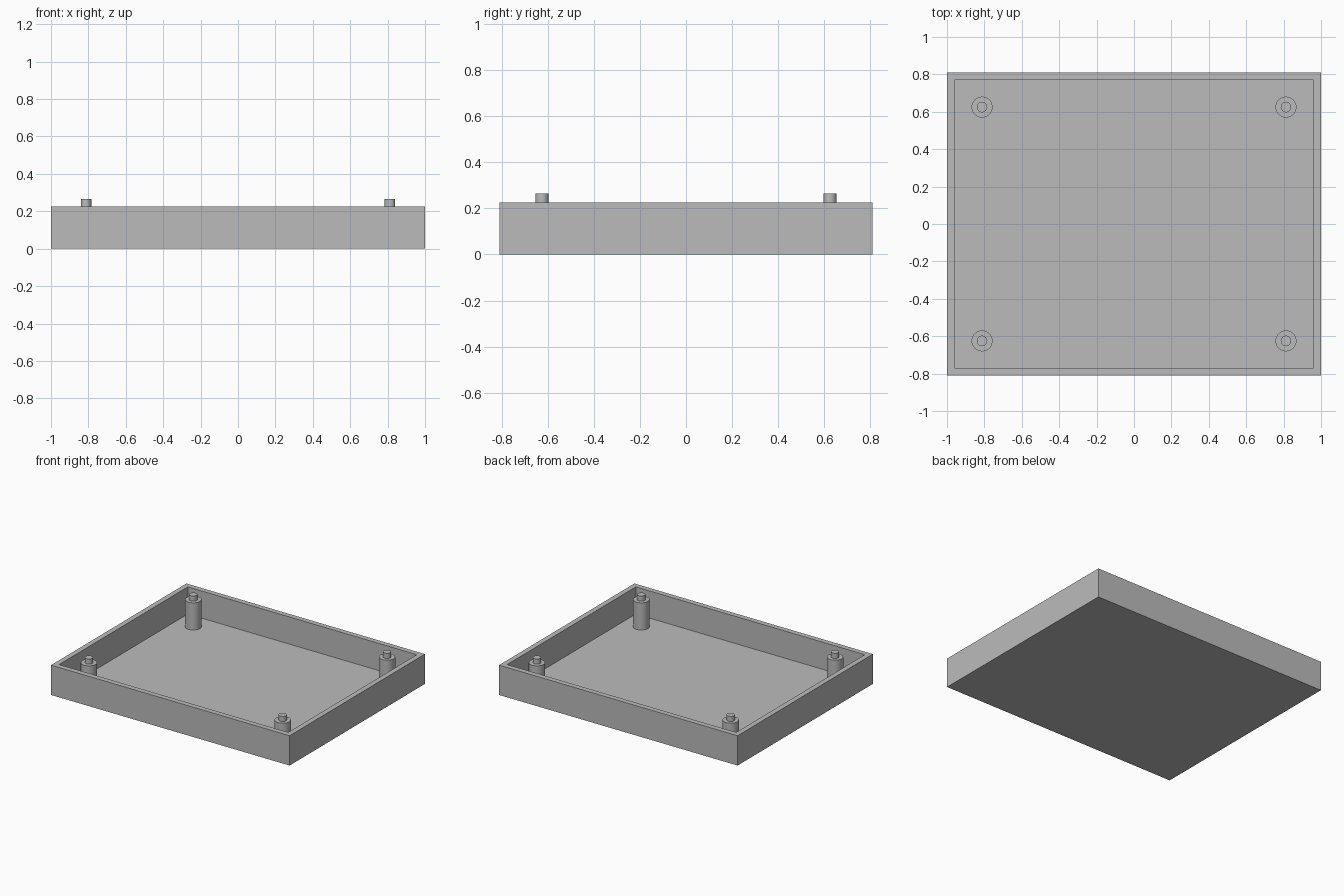
import bpy
import bmesh
from mathutils import Matrix, Vector

if "Cube" in bpy.data.objects:
    bpy.data.objects.remove(bpy.data.objects["Cube"])

LENGTH, WIDTH, HEIGHT = 2.0, 1.62, 0.226
WALL, FLOOR = 0.056, 0.02
POST_X, POST_Y = 0.8125, 0.625
POST_R, PIN_R, PIN_TOP = 0.056, 0.028, 0.265

grey = bpy.data.materials.new("plain grey")
grey.use_nodes = True
colour = (0.5, 0.5, 0.5, 1.0)
grey.diffuse_color = colour
grey.node_tree.nodes["Principled BSDF"].inputs["Base Color"].default_value = colour


def make_object(name, bm):
    mesh = bpy.data.meshes.new(name)
    bmesh.ops.recalc_face_normals(bm, faces=bm.faces)
    bm.to_mesh(mesh)
    bm.free()
    mesh.materials.append(grey)
    obj = bpy.data.objects.new(name, mesh)
    bpy.context.collection.objects.link(obj)
    return obj


def top_face(bm):
    return max(bm.faces, key=lambda f: f.calc_center_median().z + f.normal.z)


def extrude_top(bm, face, dz):
    new = bmesh.ops.extrude_discrete_faces(bm, faces=[face])["faces"][0]
    bmesh.ops.translate(bm, verts=new.verts, vec=Vector((0, 0, dz)))
    return new


# Open tray: a block whose top is inset and sunk to the floor
bm = bmesh.new()
size = Matrix.Diagonal((LENGTH, WIDTH, HEIGHT, 1))
bmesh.ops.create_cube(bm, size=1, matrix=Matrix.Translation((0, 0, HEIGHT / 2)) @ size)
bm.normal_update()
top = top_face(bm)
bmesh.ops.inset_region(bm, faces=[top], thickness=WALL)
extrude_top(bm, top, FLOOR - HEIGHT)
make_object("tray", bm)


# Corner posts, each stepped in to a locating pin
def make_post(name, x, y):
    bm = bmesh.new()
    depth = HEIGHT - FLOOR
    bmesh.ops.create_cone(bm, cap_ends=True, segments=32, radius1=POST_R, radius2=POST_R,
                          depth=depth, matrix=Matrix.Translation((0, 0, FLOOR + depth / 2)))
    bm.normal_update()
    cap = top_face(bm)
    bmesh.ops.inset_region(bm, faces=[cap], thickness=POST_R - PIN_R)
    extrude_top(bm, cap, PIN_TOP - HEIGHT)
    post = make_object(name, bm)
    post.location = (x, y, 0)
    bpy.ops.object.select_all(action="DESELECT")
    post.select_set(True)
    bpy.context.view_layer.objects.active = post
    bpy.ops.object.shade_smooth_by_angle()


for side, sx in (("left", 1), ("right", -1)):
    for end, sy in (("front", -1), ("back", 1)):
        make_post(f"{end}_{side}_post", sx * POST_X, sy * POST_Y)
